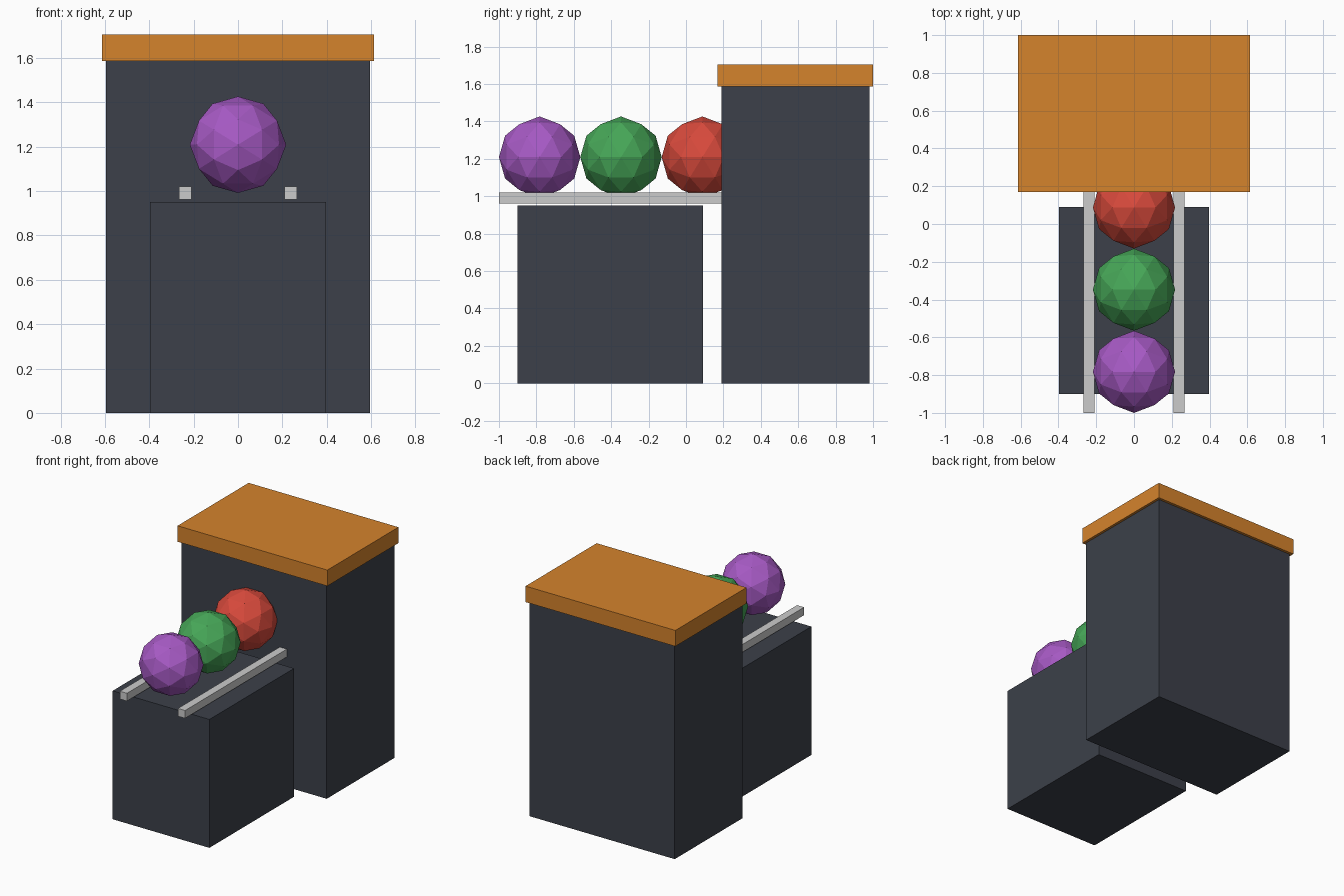
import bpy, bmesh
from math import atan, sqrt
from mathutils import Matrix, Vector

if "Cube" in bpy.data.objects:
    bpy.data.objects.remove(bpy.data.objects["Cube"])


def material(name, rgb):
    # 0-255 display colour to linear diffuse colour
    mat = bpy.data.materials.new(name)
    mat.diffuse_color = [(c / 255) ** 2.2 for c in rgb] + [1]
    mat.use_nodes = True
    mat.node_tree.nodes["Principled BSDF"].inputs["Base Color"].default_value = mat.diffuse_color
    return mat


def finish(name, bm, location, mat=None):
    mesh = bpy.data.meshes.new(name)
    bm.to_mesh(mesh)
    bm.free()
    if mat:
        mesh.materials.append(mat)
    obj = bpy.data.objects.new(name, mesh)
    obj.location = location
    bpy.context.collection.objects.link(obj)
    return obj


def box(name, lo, hi, mat=None):
    lo, hi = Vector(lo), Vector(hi)
    bm = bmesh.new()
    bmesh.ops.create_cube(bm, size=1)
    bmesh.ops.scale(bm, vec=hi - lo, verts=bm.verts)
    return finish(name, bm, (lo + hi) / 2, mat)


def ball(name, y, mat):
    # 80-sided ball, turned so a vertex lies on every axis
    bm = bmesh.new()
    turn = Matrix.Rotation(-atan((sqrt(5) - 1) / 2), 4, 'Y')
    bmesh.ops.create_icosphere(bm, subdivisions=2, radius=0.2175, matrix=turn)
    return finish(name, bm, (0, y, 1.209), mat)


charcoal = material("charcoal", (62, 66, 75))
orange = material("orange", (212, 130, 48))

# Low base and tall cabinet with its overhanging lid
box("low_base", (-0.396, -0.9, 0), (0.396, 0.09, 0.95), charcoal)
box("tall_cabinet", (-0.594, 0.189, 0), (0.594, 0.98, 1.587), charcoal)
box("cabinet_lid", (-0.613, 0.169, 1.587), (0.613, 1.0, 1.705), orange)

# Pair of rails running from the cabinet front
for side, x in (("left", -0.238), ("right", 0.238)):
    box(side + "_rail", (x - 0.029, -1.0, 0.962), (x + 0.029, 0.189, 1.02))

# Row of three touching balls
colours = (("purple", (165, 90, 195)), ("green", (72, 165, 88)), ("red", (215, 75, 62)))
for i, (colour, rgb) in enumerate(colours):
    ball(colour + "_ball", -0.7825 + i * 0.435, material(colour, rgb))
